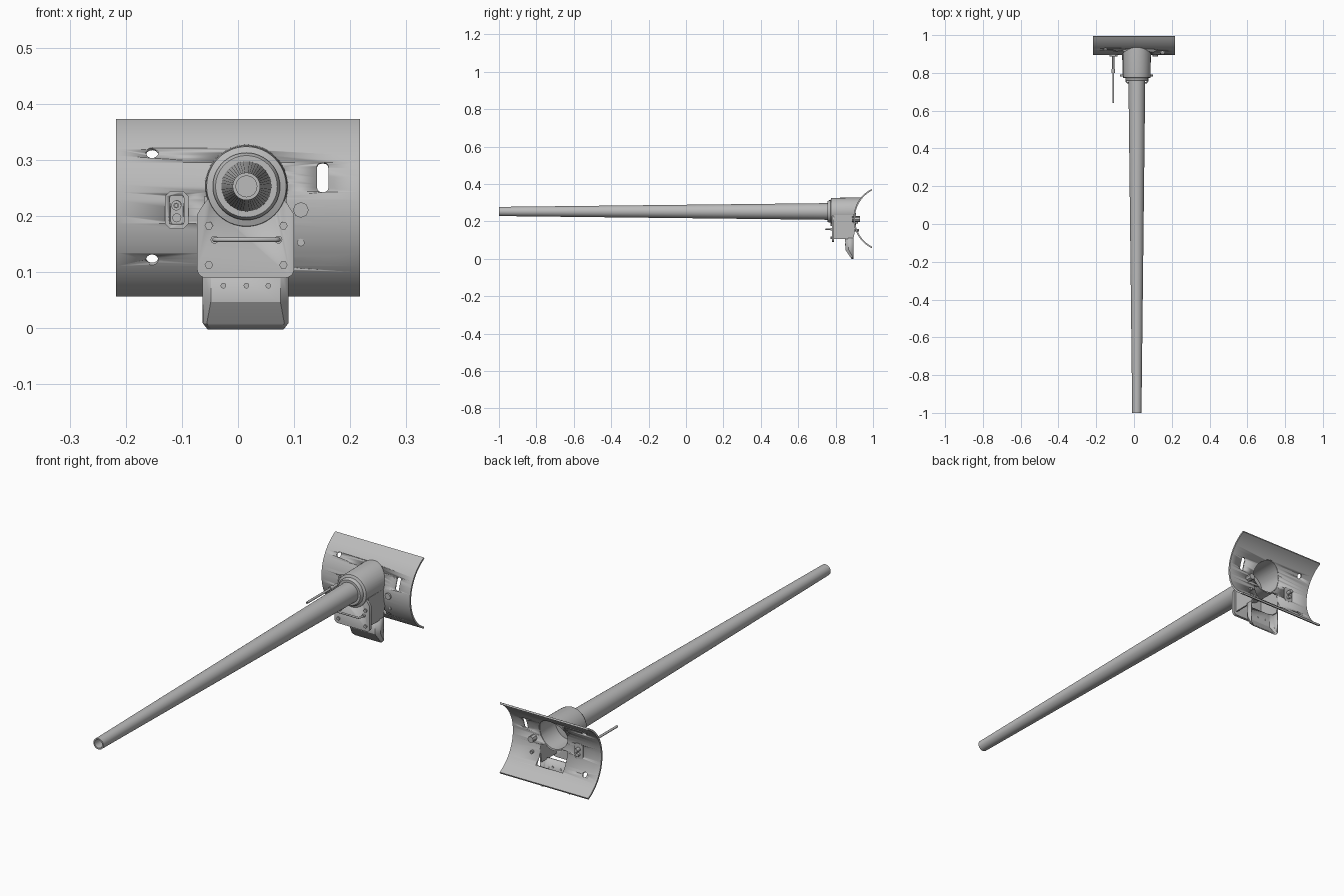
import bpy, bmesh, math
from mathutils import Matrix, Vector

if "Cube" in bpy.data.objects:
    bpy.data.objects.remove(bpy.data.objects["Cube"])

GX, GZ = 0.015, 0.253            # gun axis
SY, SZ, SR = 1.072, 0.215, 0.177  # shield curve centre and radius
PX = 0.0135                      # bracket centre line

steel = bpy.data.materials.new("grey_steel")
steel.diffuse_color = (0.5, 0.5, 0.5, 1)
steel.use_nodes = True
steel.node_tree.nodes["Principled BSDF"].inputs["Base Color"].default_value = steel.diffuse_color


def finish(name, bm, angle=35):
    bmesh.ops.recalc_face_normals(bm, faces=bm.faces)
    me = bpy.data.meshes.new(name)
    bm.to_mesh(me)
    bm.free()
    me.materials.append(steel)
    ob = bpy.data.objects.new(name, me)
    bpy.context.collection.objects.link(ob)
    activate(ob)
    bpy.ops.object.shade_smooth_by_angle(angle=math.radians(angle))
    return ob


def activate(ob):
    bpy.ops.object.select_all(action='DESELECT')
    ob.select_set(True)
    bpy.context.view_layer.objects.active = ob


def cut(ob, *cutters):
    for c in cutters:
        m = ob.modifiers.new("cut", 'BOOLEAN')
        m.object, m.operation, m.solver = c, 'DIFFERENCE', 'EXACT'
        activate(ob)
        bpy.ops.object.modifier_apply(modifier=m.name)


def drop(*obs):
    for o in obs:
        bpy.data.objects.remove(o)


def lathe(name, prof, x=GX, z=GZ, n=48, closed=False):
    """Spin (y, radius) points about an axis along y."""
    bm = bmesh.new()
    rings = [[bm.verts.new((x + r * math.cos(2 * math.pi * i / n), y,
                            z + r * math.sin(2 * math.pi * i / n)))
              for i in range(n)] for y, r in prof]
    pairs = list(zip(rings, rings[1:])) + ([(rings[-1], rings[0])] if closed else [])
    for a, b in pairs:
        for i in range(n):
            j = (i + 1) % n
            bm.faces.new((a[i], a[j], b[j], b[i]))
    if not closed:
        bm.faces.new(rings[0])
        bm.faces.new(rings[-1])
    return finish(name, bm)


def prism(name, pts, axis, lo, hi):
    """Extrude an outline: axis 'x' takes (y, z) points, axis 'y' takes (x, z)."""
    bm = bmesh.new()
    place = (lambda p, d: (d, p[0], p[1])) if axis == 'x' else (lambda p, d: (p[0], d, p[1]))
    a = [bm.verts.new(place(p, lo)) for p in pts]
    b = [bm.verts.new(place(p, hi)) for p in pts]
    bm.faces.new(a)
    bm.faces.new(b)
    for i in range(len(pts)):
        j = (i + 1) % len(pts)
        bm.faces.new((a[i], a[j], b[j], b[i]))
    return finish(name, bm)


def rounded(cx, cz, w, h, r, n=5):
    pts = []
    for k, (sx, sz) in enumerate(((1, 1), (-1, 1), (-1, -1), (1, -1))):
        for i in range(n + 1):
            t = math.pi / 2 * (k + i / n)
            pts.append((cx + sx * (w / 2 - r) + r * math.cos(t),
                        cz + sz * (h / 2 - r) + r * math.sin(t)))
    return pts


def arc(r, a0, a1, n):
    return [(SY - r * math.cos(a0 + (a1 - a0) * i / n),
             SZ + r * math.sin(a0 + (a1 - a0) * i / n)) for i in range(n + 1)]


def tilt(ob, z):
    """Turn an object to follow the shield's surface at height z."""
    a = math.asin((z - SZ) / SR)
    c = Vector((0, SY - SR * math.cos(a), z))
    ob.data.transform(Matrix.Translation(c) @ Matrix.Rotation(-a, 4, 'X') @ Matrix.Translation(-c))


# Curved shield plate
A = math.asin(0.158 / SR)
T = 0.008
shield = prism("shield", arc(SR, -A, A, 28) + arc(SR - T, A, -A, 28), 'x', -0.217, 0.217)
cutters = [lathe("gun_opening", [(0.8, 0.069), (1.05, 0.069)]),
           prism("chute_opening", rounded(PX, 0.15, 0.132, 0.085, 0.006), 'y', 0.85, 1.0),
           prism("sight_slot", rounded(0.151, 0.27, 0.02, 0.056, 0.008), 'y', 0.85, 1.0),
           prism("box_opening", rounded(-0.109, 0.213, 0.022, 0.052, 0.004), 'y', 0.85, 1.0)]
for x, z, r in ((-0.153, 0.313, 0.011), (-0.153, 0.122, 0.011)):
    cutters.append(lathe("shield_hole", [(0.86, r), (1.0, r)], x, z, 20))
    tilt(cutters[-1], z)
tilt(cutters[2], 0.27)
cut(shield, *cutters)
drop(*cutters)

# Tapered barrel with bore
lathe("barrel", [(-0.8, 0.002), (-0.8, 0.0185), (-1, 0.0185), (-1, 0.0245),
                 (0.76, 0.0445), (0.80, 0.0445)])

# Sleeve, trimmed to the back of the shield
sleeve = lathe("barrel_sleeve", [(0.757, 0.04), (0.757, 0.055), (0.765, 0.060), (0.772, 0.060),
                                 (0.776, 0.071), (0.79, 0.073), (1.03, 0.0755), (1.03, 0.069),
                                 (0.80, 0.066), (0.80, 0.04)], closed=True)
trim = prism("trim", arc(SR - T + 0.002, -math.pi, math.pi, 96)[:-1], 'x', -0.3, 0.3)
cut(sleeve, trim)
drop(trim)

# Bracket front plate with clipped shoulders
low = [p for p in rounded(PX, 0.15, 0.173, 0.12, 0.016) if p[1] < 0.14]
plate = prism("bracket_plate", low + [(0.100, 0.203), (0.088, 0.222), (0.076, 0.235),
              (-0.049, 0.235), (-0.061, 0.222), (-0.073, 0.203)], 'y', 0.780, 0.792)
bore = lathe("plate_bore", [(0.7, 0.068), (0.85, 0.068)])
cut(plate, bore)
drop(bore)

# Bracket side walls
for s in (-1, 1):
    a, b = sorted((PX + s * 0.074, PX + s * 0.067))
    prism("bracket_side", [(0.79, 0.107), (0.895, 0.107), (0.906, 0.165), (0.901, 0.235),
                           (0.79, 0.235)], 'x', a, b)

# Deflector chute below the bracket
bm = bmesh.new()
rows = []
for z, y, w, f in ((0.112, 0.853, 0.074, 0.061), (0.048, 0.855, 0.074, 0.061),
                   (0.010, 0.880, 0.074, 0.068), (0.0, 0.889, 0.066, 0.060)):
    half = [(w, 0.895), (w, min(y + 0.016, 0.893)), (f, y)]
    pts = [(-u, v) for u, v in half] + [(u, v) for u, v in reversed(half)]
    rows.append([bm.verts.new((PX + u, v, z)) for u, v in pts])
for r0, r1 in zip(rows, rows[1:]):
    for i in range(5):
        bm.faces.new((r0[i], r0[i + 1], r1[i + 1], r1[i]))
chute = finish("deflector_chute", bm, 20)
m = chute.modifiers.new("thickness", 'SOLIDIFY')
m.thickness, m.offset = 0.005, 0

# Bolts on the plate, chute and shield
for x in (-0.052, 0.081):
    for z in (0.113, 0.183):
        lathe("plate_bolt", [(0.773, 0.0075), (0.785, 0.0075)], x, z, 6)
for x in (-0.026, 0.015, 0.054):
    lathe("chute_bolt", [(0.849, 0.005), (0.858, 0.005)], x, 0.076, 12)
lathe("shield_large_bolt", [(0.888, 0.014), (0.93, 0.014)], 0.112, 0.211, 8)
lathe("shield_small_bolt", [(0.902, 0.007), (0.925, 0.007)], 0.112, 0.153, 8)

# Grab handle on the plate
cu = bpy.data.curves.new("handle", 'CURVE')
cu.dimensions, cu.bevel_depth, cu.bevel_resolution = '3D', 0.004, 3
cu.use_fill_caps = True
sp = cu.splines.new('POLY')
path = [(-0.042, 0.785), (-0.042, 0.756), (-0.036, 0.748), (0.066, 0.748), (0.072, 0.756), (0.072, 0.785)]
sp.points.add(len(path) - 1)
for p, (x, y) in zip(sp.points, path):
    p.co = (x, y, 0.158, 1)
cu.materials.append(steel)
bpy.context.collection.objects.link(bpy.data.objects.new("grab_handle", cu))
for x in (-0.042, 0.072):
    lathe("handle_foot", [(0.772, 0.007), (0.782, 0.007)], x, 0.158, 12)

# Side gun box: clipped frame with recess, backing and sockets
frame = prism("side_gun_frame", rounded(-0.109, 0.211, 0.042, 0.067, 0.009, 1), 'y', 0.886, 0.908)
recess = prism("recess", rounded(-0.109, 0.211, 0.026, 0.052, 0.005, 2), 'y', 0.87, 0.898)
cut(frame, recess)
drop(recess)
lathe("side_gun_socket", [(0.890, 0.0085), (0.93, 0.0085)], -0.109, 0.220, 16)
lathe("side_sight_socket", [(0.888, 0.008), (0.92, 0.008)], -0.109, 0.197, 16)

# Side gun barrel with collar
lathe("side_gun_barrel", [(0.70, 0.001), (0.70, 0.0025), (0.64, 0.0025), (0.64, 0.005),
                          (0.80, 0.005), (0.80, 0.009), (0.82, 0.009), (0.82, 0.006),
                          (0.92, 0.006)], -0.110, 0.219, 16)
